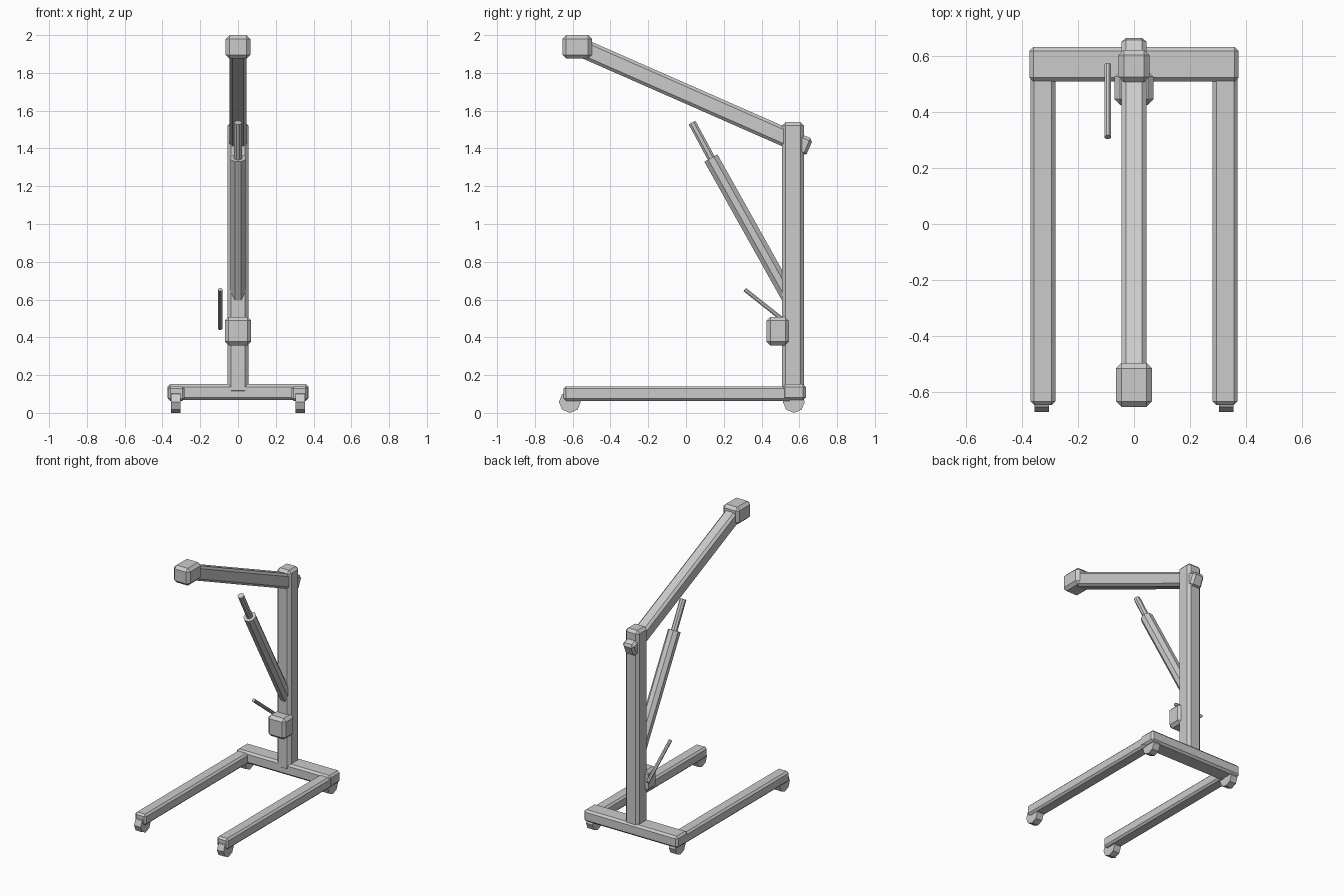
import bpy, bmesh, math
from mathutils import Vector, Matrix

if "Cube" in bpy.data.objects:
    bpy.data.objects.remove(bpy.data.objects["Cube"])


def finish(name, bm, bevel=0):
    mesh = bpy.data.meshes.new(name)
    bm.to_mesh(mesh)
    bm.free()
    ob = bpy.data.objects.new(name, mesh)
    bpy.context.collection.objects.link(ob)
    if bevel:
        mod = ob.modifiers.new("chamfer", 'BEVEL')
        mod.width = bevel
        mod.segments = 1
    return ob


def box(name, lo, hi, bevel):
    """Chamfered box between two corners."""
    lo, hi = Vector(lo), Vector(hi)
    bm = bmesh.new()
    bmesh.ops.create_cube(bm, size=1, matrix=Matrix.Diagonal((*(hi - lo), 1)))
    ob = finish(name, bm, bevel)
    ob.location = (lo + hi) / 2
    return ob


def aim(ob, a, b, spin=0):
    """Place an object so that its local z runs from a to b (in a yz plane)."""
    a, b = Vector(a), Vector(b)
    d = b - a
    tilt = math.atan2(-d.y, d.z)
    ob.matrix_world = (Matrix.Translation((a + b) / 2)
                       @ Matrix.Rotation(tilt, 4, 'X') @ Matrix.Rotation(spin, 4, 'Z'))


def rod(name, a, b, r, sides=8):
    bm = bmesh.new()
    bmesh.ops.create_cone(bm, cap_ends=True, segments=sides, radius1=r, radius2=r,
                          depth=(Vector(b) - Vector(a)).length)
    ob = finish(name, bm)
    aim(ob, a, b, math.pi / sides)
    return ob


# wheeled base
box("base_crossbar", (-.374, .51, .067), (.374, .634, .152), .014)
for side, s in (("left", -1), ("right", 1)):
    x0, x1 = sorted((s * .282, s * .371))
    box(side + "_leg", (x0, -.648, .063), (x1, .56, .141), .013)
    for end, y in (("front", -.615), ("rear", .571)):
        bm = bmesh.new()
        bmesh.ops.create_cone(bm, cap_ends=True, segments=8, radius1=.058, radius2=.058,
                              depth=.052, matrix=Matrix.Rotation(math.pi / 2, 4, 'Y'))
        finish(f"{end}_{side}_caster", bm).location = (s * .33, y, .058)

# upright column and pump body
box("column", (-.055, .508, .10), (.055, .624, 1.54), .019)
box("pump_body", (-.07, .427, .357), (.07, .548, .508), .02)

# lifting boom with end block
a, b = Vector((0, .653, 1.403)), Vector((0, -.575, 1.943))
h = (b - a).length / 2
boom = box("boom", (-.045, -.05, -h), (.045, .05, h), .016)
aim(boom, a, b)
box("boom_head", (-.065, -.655, 1.876), (.065, -.498, 2.0), .02)

# hydraulic ram and pump handle
rod("ram_cylinder", (0, .565, .575), (0, .132, 1.349), .043)
rod("ram_piston", (0, .16, 1.30), (0, .032, 1.537), .022)
rod("pump_handle", (-.094, .57, .448), (-.094, .311, .653), .012)
